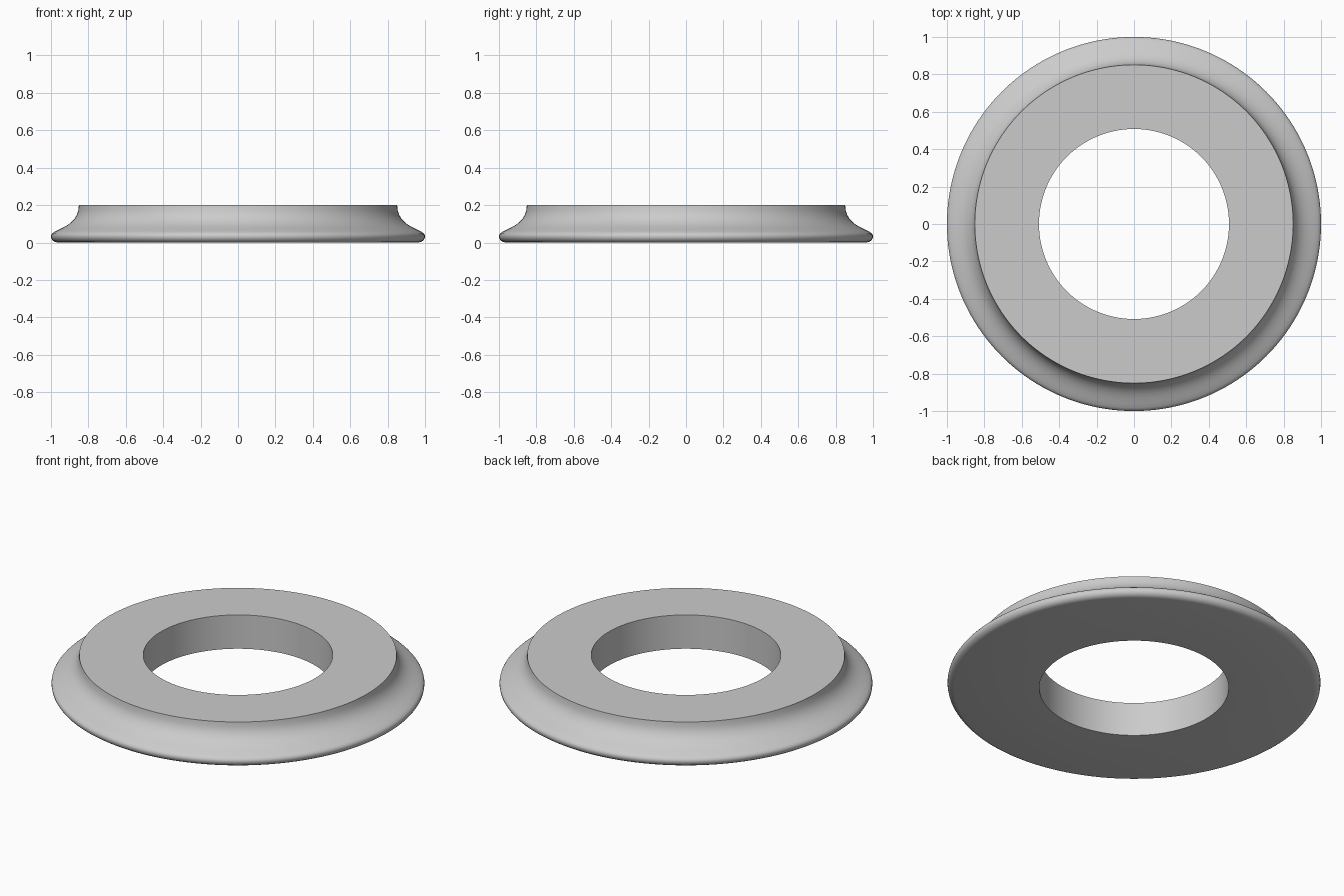
import bpy, math

if "Cube" in bpy.data.objects:
    bpy.data.objects.remove(bpy.data.objects["Cube"])

SEGMENTS = 160

# Ring cross-section (radius, height): hole wall, flat base, rounded lip, concave flank, flat top
profile = [
    (0.508, 0.0), (0.965, 0.0),
    (0.979, 0.003), (0.991, 0.011), (0.998, 0.022), (1.0, 0.033),
    (0.998, 0.042), (0.992, 0.050), (0.982, 0.057),
    (0.960, 0.068), (0.935, 0.080), (0.912, 0.093), (0.892, 0.108),
    (0.875, 0.126), (0.862, 0.147), (0.854, 0.171), (0.851, 0.200),
    (0.508, 0.200),
]

# Revolve the closed cross-section around z
n = len(profile)
verts, faces = [], []
for s in range(SEGMENTS):
    a = 2 * math.pi * s / SEGMENTS
    verts += [(r * math.cos(a), r * math.sin(a), z) for r, z in profile]
    t = (s + 1) % SEGMENTS
    for i in range(n):
        j = (i + 1) % n
        faces.append((s * n + i, t * n + i, t * n + j, s * n + j))

mesh = bpy.data.meshes.new("moulded_ring")
mesh.from_pydata(verts, [], faces)
mesh.update()
ring = bpy.data.objects.new("moulded_ring", mesh)
bpy.context.collection.objects.link(ring)

# Single plain grey
grey = bpy.data.materials.new("light_grey")
grey.diffuse_color = (0.6, 0.6, 0.6, 1)
grey.use_nodes = True
grey.node_tree.nodes["Principled BSDF"].inputs["Base Color"].default_value = grey.diffuse_color
mesh.materials.append(grey)

# Outward normals, smooth flank with sharp rims
bpy.context.view_layer.objects.active = ring
ring.select_set(True)
bpy.ops.object.mode_set(mode='EDIT')
bpy.ops.mesh.select_all(action='SELECT')
bpy.ops.mesh.normals_make_consistent(inside=False)
bpy.ops.object.mode_set(mode='OBJECT')
bpy.ops.object.shade_smooth_by_angle(angle=math.radians(35))
